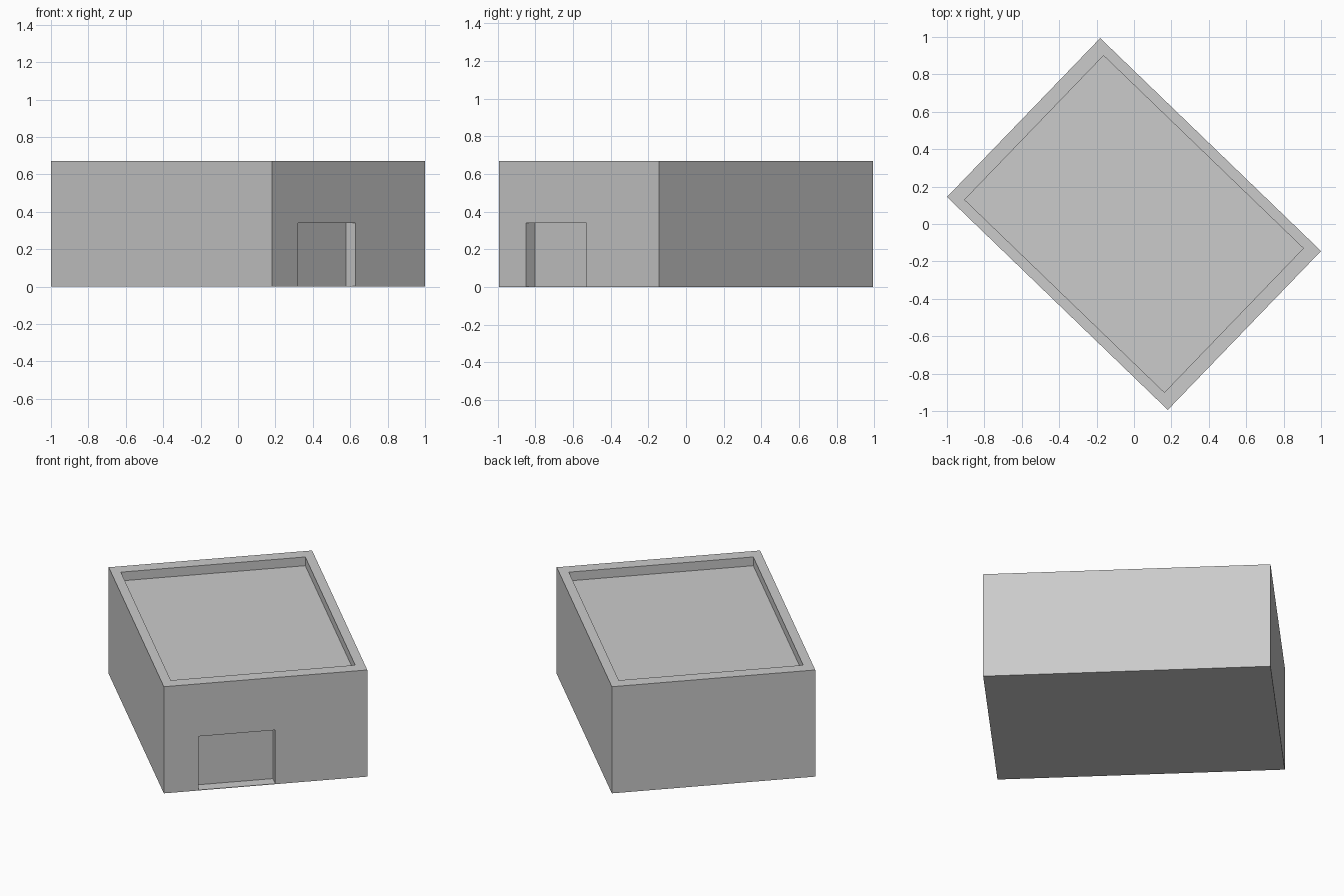
import bpy
from math import radians
from mathutils import Matrix

if "Cube" in bpy.data.objects:
    bpy.data.objects.remove(bpy.data.objects["Cube"])

TURN = Matrix.Rotation(radians(46.04), 4, 'Z')
W, D, H = 1.18, 1.64, 0.67


def box(name, lo, hi):
    """Box between two corners in the building's own axes, turned into place."""
    bpy.ops.mesh.primitive_cube_add(size=1)
    ob = bpy.context.object
    ob.name = ob.data.name = name
    size = [b - a for a, b in zip(lo, hi)]
    mid = [(a + b) / 2 for a, b in zip(lo, hi)]
    ob.data.transform(TURN @ Matrix.Translation(mid) @ Matrix.Diagonal((*size, 1)))
    return ob


def cut(target, cutter):
    """Subtract the cutter and remove it afterwards."""
    mod = target.modifiers.new(cutter.name, 'BOOLEAN')
    mod.operation = 'DIFFERENCE'
    mod.solver = 'EXACT'
    mod.object = cutter
    cutter.hide_render = True
    bpy.context.view_layer.objects.active = target
    bpy.ops.object.modifier_apply(modifier=mod.name)
    bpy.data.objects.remove(cutter)


# Main block of the building
building = box("building", (-W / 2, -D / 2, 0), (W / 2, D / 2, H))

# Sunken flat roof behind a parapet
cut(building, box("roof_recess", (-W / 2 + 0.055, -D / 2 + 0.078, H - 0.055),
                  (W / 2 - 0.055, D / 2 - 0.078, H + 0.1)))

# Doorway recess with a thin sill
cut(building, box("doorway_recess", (-0.39, -D / 2 - 0.1, 0.003),
                  (0.056, -D / 2 + 0.07, 0.34)))
